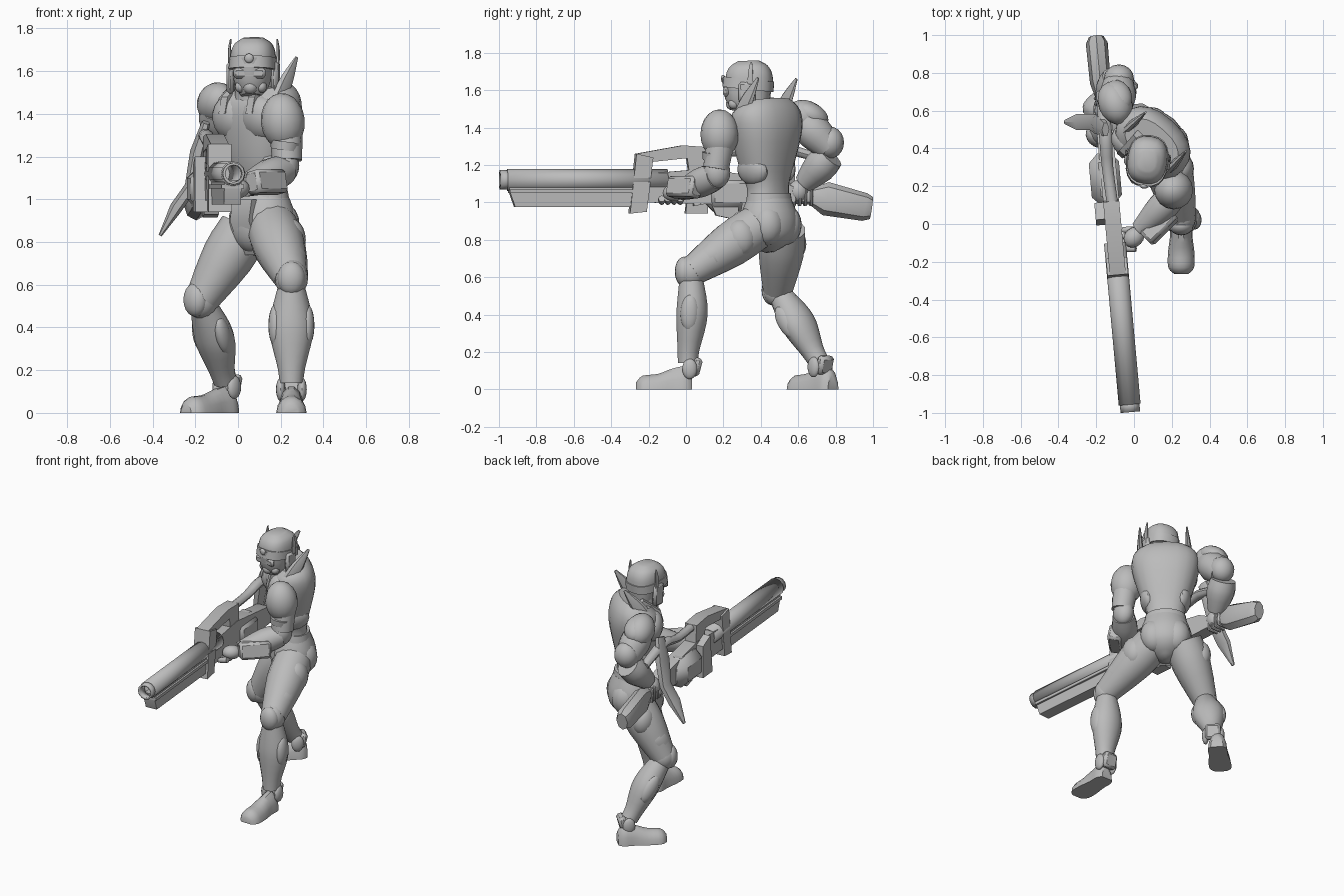
import bpy, bmesh, math
from mathutils import Vector, Matrix

default = bpy.data.objects.get("Cube")
if default:
    bpy.data.objects.remove(default)

grey = bpy.data.materials.new("plain grey")
grey.use_nodes = True
grey.diffuse_color = (0.5, 0.5, 0.5, 1)
grey.node_tree.nodes["Principled BSDF"].inputs["Base Color"].default_value = grey.diffuse_color

parts = []
WORLD = Matrix.Identity(4)
SIDEWAYS = Vector((1, 0, 0))


def place(x, y, z, turn=0, tilt=0, lean=0):
    """Frame at a point: turn about z, tilt about x, lean about y (degrees)."""
    rotation = Matrix.Rotation(math.radians(turn), 4, 'Z') @ Matrix.Rotation(math.radians(tilt), 4, 'X')
    return Matrix.Translation((x, y, z)) @ rotation @ Matrix.Rotation(math.radians(lean), 4, 'Y')


def finish(name, bm, matrix=WORLD):
    bmesh.ops.transform(bm, matrix=matrix, verts=bm.verts)
    bmesh.ops.recalc_face_normals(bm, faces=bm.faces)
    mesh = bpy.data.meshes.new(name)
    bm.to_mesh(mesh)
    bm.free()
    mesh.materials.append(grey)
    obj = bpy.data.objects.new(name, mesh)
    bpy.context.collection.objects.link(obj)
    parts.append(obj)
    return obj


def spline(points, steps):
    """Pass a smooth curve through rings of position and radii."""
    points = [Vector(p) for p in points]
    result = []
    for i in range(len(points) - 1):
        a, b, c, d = (points[min(max(i + k, 0), len(points) - 1)] for k in (-1, 0, 1, 2))
        for s in range(steps):
            t = s / steps
            result.append(b + (c - a) * (t / 2) + (a * 2 - b * 5 + c * 4 - d) * (t * t / 2)
                          + (b * 3 - a - c * 3 + d) * (t ** 3 / 2))
    return result + [points[-1]]


def loft(name, rings, matrix=WORLD, sides=14, steps=3, side=SIDEWAYS, power=1.0):
    """Rings are x, y, z, radius along side, radius across; a low power squares them off."""
    rings = spline(rings, steps)
    bm = bmesh.new()
    loops = []
    for i, ring in enumerate(rings):
        ahead, behind = rings[min(i + 1, len(rings) - 1)], rings[max(i - 1, 0)]
        along = Vector((ahead - behind)[:3]).normalized()
        u = (side - along * side.dot(along)).normalized()
        v = along.cross(u)
        loop = []
        for k in range(sides):
            c, s = (math.copysign(abs(f(math.tau * k / sides)) ** power, f(math.tau * k / sides))
                    for f in (math.cos, math.sin))
            p = Vector(ring[:3]) + u * c * ring[3] + v * s * ring[4]
            p.z = max(p.z, 0) if matrix is WORLD else p.z
            loop.append(bm.verts.new(p))
        loops.append(loop)
    for low, high in zip(loops, loops[1:]):
        for k in range(sides):
            n = (k + 1) % sides
            bm.faces.new((low[k], low[n], high[n], high[k]))
    bm.faces.new(loops[0])
    bm.faces.new(loops[-1])
    return finish(name, bm, matrix)


def blob(name, matrix, rx, ry, rz):
    bm = bmesh.new()
    bmesh.ops.create_uvsphere(bm, u_segments=16, v_segments=10, radius=1)
    return finish(name, bm, matrix @ Matrix.Diagonal((rx, ry, rz, 1)))


def box(name, matrix, sx, sy, sz, bevel=0.015):
    bm = bmesh.new()
    bmesh.ops.create_cube(bm, size=1, matrix=Matrix.Diagonal((sx, sy, sz, 1)))
    bmesh.ops.bevel(bm, geom=bm.edges[:], offset=bevel, segments=1, affect='EDGES')
    return finish(name, bm, matrix)


def slab(name, outline, width, matrix=WORLD):
    """Extrude an outline in the y, z plane sideways."""
    bm = bmesh.new()
    face = bm.faces.new([bm.verts.new((-width / 2, y, z)) for y, z in outline])
    moved = bmesh.ops.extrude_face_region(bm, geom=[face])["geom"]
    bmesh.ops.translate(bm, vec=(width, 0, 0), verts=[v for v in moved if isinstance(v, bmesh.types.BMVert)])
    return finish(name, bm, matrix)


def between(name, start, end, r1, r2, bulge=1.15, side=SIDEWAYS):
    """Limb segment from start to end with a swollen middle."""
    a, b = Vector(start), Vector(end)
    mid, r = a.lerp(b, 0.4), max(r1, r2) * bulge
    return loft(name, [(*a, r1, r1), (*mid, r, r), (*b, r2, r2)], side=side)


# Torso and pelvis, twisted towards the model's right
body = place(0.1, 0.43, 0, -42)
loft("torso", [(0, 0.01, 0.98, .13, .1), (0, 0.01, 1.08, .12, .095), (0, 0, 1.2, .16, .125),
               (0, 0, 1.38, .21, .155), (0, 0, 1.48, .21, .14), (0, -.01, 1.535, .16, .1)], body, 20, power=.85)
loft("belt", [(0, .02, 1.0, .137, .112), (0, .02, 1.05, .128, .104)], body, 20)
loft("pelvis", [(0, .03, 0.735, .02, .03), (0, .025, .77, .09, .1), (0, .02, .83, .15, .14),
                (0, .02, .92, .165, .145), (0, .02, 1.02, .13, .11)], body, 20)
slab("groin_plate", [(-.12, 1.0), (-.14, .9), (-.06, .74), (-.02, .76), (-.08, 1.0)], .12, body)
for s, tag in ((1, "left"), (-1, "right")):
    blob(tag + "_buttock", body @ place(s * .07, .07, .88), .09, .09, .11)
    blob(tag + "_chest_plate", body @ place(s * .09, -.085, 1.38, 0, 12), .11, .08, .11)
    blob(tag + "_waist_plate", body @ place(s * .11, 0, 1.17, 0, 0, s * 12), .05, .1, .08)
    slab(tag + "_collar", [(-.17, 1.4), (-.15, 1.48), (-.04, 1.56), (.02, 1.52)], .04, body @ place(s * .085, 0, 0))
for tag, base, tip in (("left", (.19, .29, 1.47), (.275, .385, 1.665)), ("right", (-.04, .5, 1.47), (.06, .59, 1.66))):
    foot, top = Vector(base), Vector(tip)
    loft(tag + "_back_fin", [(*foot, .022, .045), (*foot.lerp(top, .45), .02, .04), (*top, .005, .009)],
         sides=8, side=Vector((.7, -.7, 0)))

# Head and helmet, with the rim dropping towards the back
head = place(0.07, 0.33, 1.595, -8, 2)
loft("neck", [(.07, .37, 1.47, .085, .085), (.07, .36, 1.58, .08, .085)])
loft("face", [(0, -.045, -.11, .05, .055), (0, -.03, -.05, .085, .095), (0, -.015, .06, .095, .122)], head)
loft("helmet_dome", [(0, .01, .03, .106, .128), (0, .01, .09, .103, .124), (0, .01, .135, .085, .1),
                     (0, .01, .162, .045, .055)], head, 20, power=.8)
loft("helmet_rim", [(0, 0, .01, .112, .138), (0, 0, .065, .11, .136)], head @ place(0, 0, 0, 0, -8), 20, power=.8)
loft("helmet_back", [(0, .05, -.08, .08, .065), (0, .03, .04, .104, .105)], head, power=.85)
box("visor", head @ place(0, -.11, .0), .15, .03, .05, .012)
blob("brow_lamp", head @ place(0, -.13, .07), .022, .012, .022)
blob("mouthpiece", head @ place(0, -.085, -.065), .035, .035, .035)
for s, tag in ((1, "left"), (-1, "right")):
    blob(tag + "_filter", head @ place(s * .05, -.07, -.065), .025, .03, .028)
    box(tag + "_ear_guard", head @ place(s * .105, .01, -.025), .035, .09, .15)
    loft(tag + "_antenna", [(s * .112, .03, .02, .009, .018), (s * .115, .035, .1, .008, .014),
                            (s * .11, .04, .155, .003, .005)], head, 6)

# Left arm, reaching forward under the barrel
blob("left_pauldron", place(.21, .18, 1.365, 0, 0, -6), .103, .103, .133)
between("left_upper_arm", (.22, .2, 1.42), (.23, .16, 1.18), .07, .07, 1.1)
loft("left_arm_cuff", [(.22, .16, 1.23, .065, .072), (.225, .16, 1.27, .07, .075)])
blob("left_elbow_pad", place(.225, .165, 1.16), .062, .072, .085)
between("left_forearm", (.22, .16, 1.14), (.03, -.03, 1.06), .07, .05)
box("left_gauntlet", place(.135, -.01, 1.08, -45, 0, -12), .09, .2, .11)
blob("left_hand", place(0, -.07, 1.05, -45), .05, .06, .045)
for k in range(4):
    between("left_finger", (.01, -.13 + .033 * k, 1.02), (-.06, -.13 + .033 * k, 1.0), .017, .014)

# Right arm, drawn back to the grip
blob("right_pauldron", place(-.1, .64, 1.45, 20, -20), .09, .12, .095)
blob("right_shoulder_shell", place(-.09, .67, 1.465, 15, -28), .08, .1, .065)
between("right_upper_arm", (-.09, .63, 1.43), (-.08, .77, 1.29), .085, .075)
blob("right_elbow_pad", place(-.08, .77, 1.32), .08, .075, .085)
between("right_forearm", (-.09, .77, 1.25), (-.15, .63, 1.1), .08, .055, 1.12)
blob("right_hand", place(-.16, .6, 1.06), .05, .055, .06)
loft("right_arm_blade", [(-.15, .5, 1.36, .02, .04), (-.19, .53, 1.22, .035, .06), (-.22, .54, 1.06, .03, .05),
                         (-.29, .54, .96, .03, .05), (-.365, .54, .83, .008, .012)], sides=6, steps=1)

# Legs, armour and boots
legs = (("left", (.16, .38, .87), (.25, .03, .63), (.25, .01, .14), (.25, .01), (.25, -.22)),
        ("right", (.03, .52, .86), (-.17, .49, .53), (-.06, .71, .15), (-.04, .77), (-.21, .6)))
for tag, hip, knee, ankle, heel, toe in legs:
    h, k, a = Vector(hip), Vector(knee), Vector(ankle)
    d = Vector((toe[0] - heel[0], toe[1] - heel[1], 0)).normalized()
    turn = math.degrees(math.atan2(d.x, -d.y))
    across = Vector((-d.y, d.x, 0))
    outward = across if tag == "left" else -across
    between(tag + "_thigh", h, k, .12, .08, 1.02, across)
    between(tag + "_thigh_guard", h.lerp(k, .5) + outward * .025, h.lerp(k, .9) + d * .02, .08, .07, 1.14, across)
    blob(tag + "_hip_guard", Matrix.Translation(h.lerp(k, .25) + outward * .065), .07, .085, .1)
    blob(tag + "_knee", Matrix.Translation(k), .078, .078, .09)
    blob(tag + "_knee_pad", Matrix.Translation(k + d * .04) @ place(0, 0, 0, turn), .065, .05, .08)
    shin = [k.lerp(a, f) + d * o for f, o in ((.1, 0), (.35, -.01), (.55, -.01), (.85, 0), (1, 0))]
    radii = ((.066, .066), (.096, .083), (.1, .083), (.065, .06), (.055, .055))
    loft(tag + "_shin", [(*p, *r) for p, r in zip(shin, radii)], side=across)
    slope = (a - k).normalized().to_track_quat('-Z', 'Y').to_matrix().to_4x4()
    for s in (1, -1):
        m = Matrix.Translation(k.lerp(a, .45) + across * s * .073) @ slope
        blob(tag + "_calf_plate", m, .035, .05, .1)
        blob(tag + "_ankle_disc", Matrix.Translation(a + across * s * .05 - d * .01 - Vector((0, 0, .03)))
             @ place(0, 0, 0, turn), .022, .04, .055)
    box(tag + "_ankle_guard", Matrix.Translation(a - d * .045 - Vector((0, 0, .02)))
        @ place(0, 0, 0, turn, -15), .1, .05, .1)
    b, e = Vector((*heel, 0)), Vector((*toe, 0))
    loft(tag + "_boot", [(*b.lerp(e, f), w, z) for f, w, z in
         ((-.1, .04, .08), (.05, .06, .125), (.35, .06, .115), (.7, .07, .085), (1.05, .068, .075), (1.2, .035, .04))],
         side=across)

# Long gun, lying along its own slightly turned axis
gun = place(-.11, 0, 0, 5.2)
for name, r, start, end in (("barrel", .058, -.96, -.1), ("muzzle", .052, -1.0, -.94)):
    bm = bmesh.new()
    bmesh.ops.create_cone(bm, cap_ends=False, segments=12, radius1=r, radius2=r, depth=end - start)
    tube = finish(name, bm, gun @ place(0, (start + end) / 2, 1.12, 0, 90))
    tube.modifiers.new("wall", 'SOLIDIFY').thickness = .012
slab("under_barrel", [(-.95, 1.06), (-.92, .975), (-.25, .975), (-.25, 1.09), (-.95, 1.09)], .08, gun)
slab("barrel_rail", [(-.95, 1.05), (-.95, 1.07), (-.2, 1.07), (-.2, 1.05)], .105, gun)
slab("frame_front_post", [(-.27, 1.26), (-.305, .94), (-.215, .95), (-.18, 1.24)], .11, gun)
slab("frame_top_bar", [(-.27, 1.26), (-.02, 1.305), (.12, 1.295), (.12, 1.22), (-.01, 1.235), (-.2, 1.215)], .085, gun)
slab("frame_rear_post", [(0, 1.26), (.12, 1.25), (.14, 1.0), (.04, .98)], .08, gun)
slab("receiver", [(-.25, 1.0), (-.25, 1.15), (.1, 1.18), (.5, 1.12), (.58, 1.08), (.58, 1.0), (.2, .99)], .085, gun)
box("magazine", gun @ place(-.02, .24, 1.05), .16, .28, .2, .05)
slab("trigger_guard", [(.13, 1.0), (.16, .93), (.23, .915), (.28, .95), (.28, 1.02)], .07, gun)
slab("side_plate", [(0, .94), (.12, .94), (.12, 1.16), (.03, 1.2)], .07, gun @ place(-.055, 0, 0))
loft("feed_tube", [(-.11, .08, 1.27, .03, .025), (-.14, .3, 1.27, .03, .025), (-.15, .47, 1.3, .035, .03),
                   (-.17, .7, 1.24, .03, .025)], sides=10)
loft("stock_neck", [(0, .55, 1.04, .035, .045), (0, .72, 1.03, .035, .045)], gun, 8, 1)
for k in range(4):
    box("grip_ridge", gun @ place(0, .58 + .03 * k, 1.03), .085, .015, .1, .005)
loft("stock", [(0, .68, 1.03, .035, .05), (0, .75, 1.02, .055, .09), (0, .96, .975, .058, .075),
               (0, .995, .97, .04, .06)], gun, 8, 1)

# Smooth shading with crisp edges
bpy.ops.object.select_all(action='DESELECT')
for obj in parts:
    obj.select_set(True)
bpy.context.view_layer.objects.active = parts[0]
bpy.ops.object.shade_smooth_by_angle(angle=math.radians(38))
